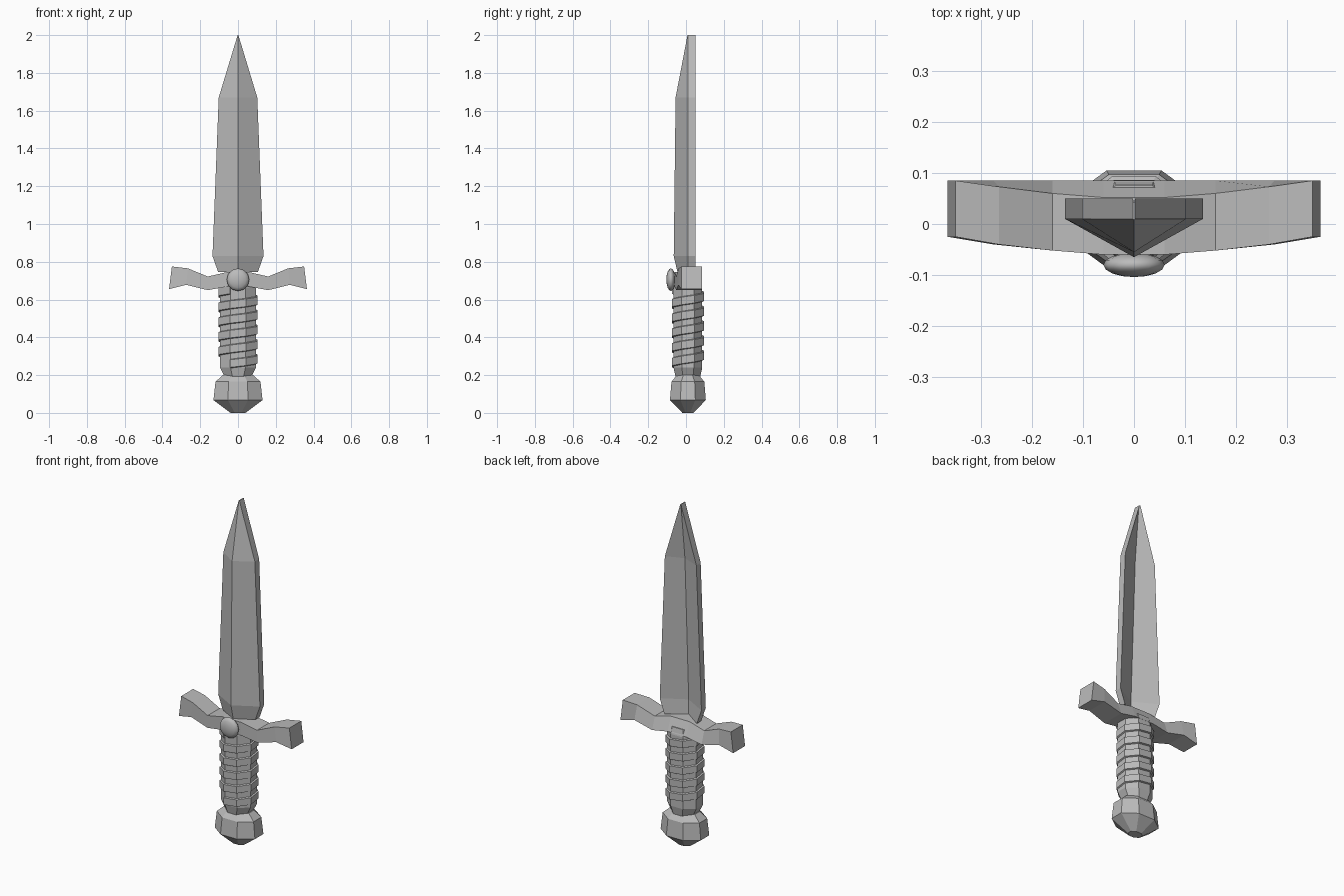
import bpy, bmesh, math

cube = bpy.data.objects.get("Cube")
if cube:
    bpy.data.objects.remove(cube, do_unlink=True)

grey = bpy.data.materials.new("plain_grey")
grey.use_nodes = True
grey.diffuse_color = (0.5, 0.5, 0.5, 1)
grey.node_tree.nodes["Principled BSDF"].inputs["Base Color"].default_value = (0.5, 0.5, 0.5, 1)


def finish(name, bm):
    bmesh.ops.recalc_face_normals(bm, faces=bm.faces)
    mesh = bpy.data.meshes.new(name)
    bm.to_mesh(mesh)
    bm.free()
    mesh.materials.append(grey)
    obj = bpy.data.objects.new(name, mesh)
    bpy.context.collection.objects.link(obj)
    return obj


def loft(name, rings):
    """Skin a list of equal rings of points and cap both ends."""
    bm = bmesh.new()
    loops = [[bm.verts.new(p) for p in ring] for ring in rings]
    for a, b in zip(loops, loops[1:]):
        n = len(a)
        for i in range(n):
            j = (i + 1) % n
            bm.faces.new((a[i], a[j], b[j], b[i]))
    bm.faces.new(loops[0])
    bm.faces.new(loops[-1])
    return finish(name, bm)


def octagon_point(i, rx, ry, z):
    # Half widths are measured across the flats
    a = math.radians(22.5 + 45 * i)
    k = 1 / math.cos(math.radians(22.5))
    return (rx * k * math.cos(a), 0.01 + ry * k * math.sin(a), z)


def octagon(rx, ry, z):
    return [octagon_point(i, rx, ry, z) for i in range(8)]


# Blade: ridged front, thin rim, shallow hollow back
blade = []
for z, w, ridge, hollow in [(0.745, 0.105, -0.045, -0.025), (0.83, 0.135, -0.065, -0.025),
                            (1.67, 0.102, -0.055, 0.01), (2.0, 0.002, 0.008, 0.04)]:
    blade.append([(0, ridge, z), (w, 0.01, z), (w, 0.05, z),
                  (0, hollow, z), (-w, 0.05, z), (-w, 0.01, z)])
loft("blade", blade)

# Crossguard: half stations mirrored to the other side
half = [  # x low, x high, z low, z high, front y, back y at top
    (0.365, 0.35, 0.655, 0.775, -0.025, 0.085),
    (0.275, 0.265, 0.678, 0.765, -0.04, 0.073),
    (0.16, 0.16, 0.65, 0.722, -0.052, 0.06),
    (0.06, 0.06, 0.668, 0.745, -0.06, 0.052)]


def guard_ring(s, station):
    xl, xh, zl, zh, front, back = station
    return [(s * xl, front, zl), (s * xl, 0.085, zl), (s * xh, back, zh), (s * xh, front, zh)]


loft("crossguard", [guard_ring(-1, h) for h in half] + [guard_ring(1, h) for h in reversed(half)])

# Round boss on the front of the guard
bm = bmesh.new()
bmesh.ops.create_uvsphere(bm, u_segments=12, v_segments=8, radius=1)
for v in bm.verts:
    v.co = (v.co.x * 0.06, -0.08 + v.co.z * 0.024, 0.705 + v.co.y * 0.06)
for f in bm.faces:
    f.smooth = True
finish("guard_boss", bm)

# Grip core
loft("grip", [octagon(0.07, 0.065, 0.19), octagon(0.095, 0.076, 0.24),
              octagon(0.095, 0.076, 0.66), octagon(0.085, 0.066, 0.7)])

# Spiral wrap: one raised band climbing the grip
pitch, turns = 0.078, 5
wrap = []
for step in range(8 * turns + 1):
    z = 0.235 + pitch * step / 8
    wrap.append([octagon_point(step + 5, rx, ry, z + dz) for rx, ry, dz in
                 [(0.09, 0.071, 0), (0.102, 0.084, 0.006),
                  (0.102, 0.084, 0.046), (0.09, 0.071, 0.052)]])
loft("grip_wrap", wrap)

# Pommel
loft("pommel", [octagon(r, r * 0.73, z) for r, z in
                [(0.04, 0), (0.13, 0.068), (0.119, 0.165), (0.08, 0.2)]])
